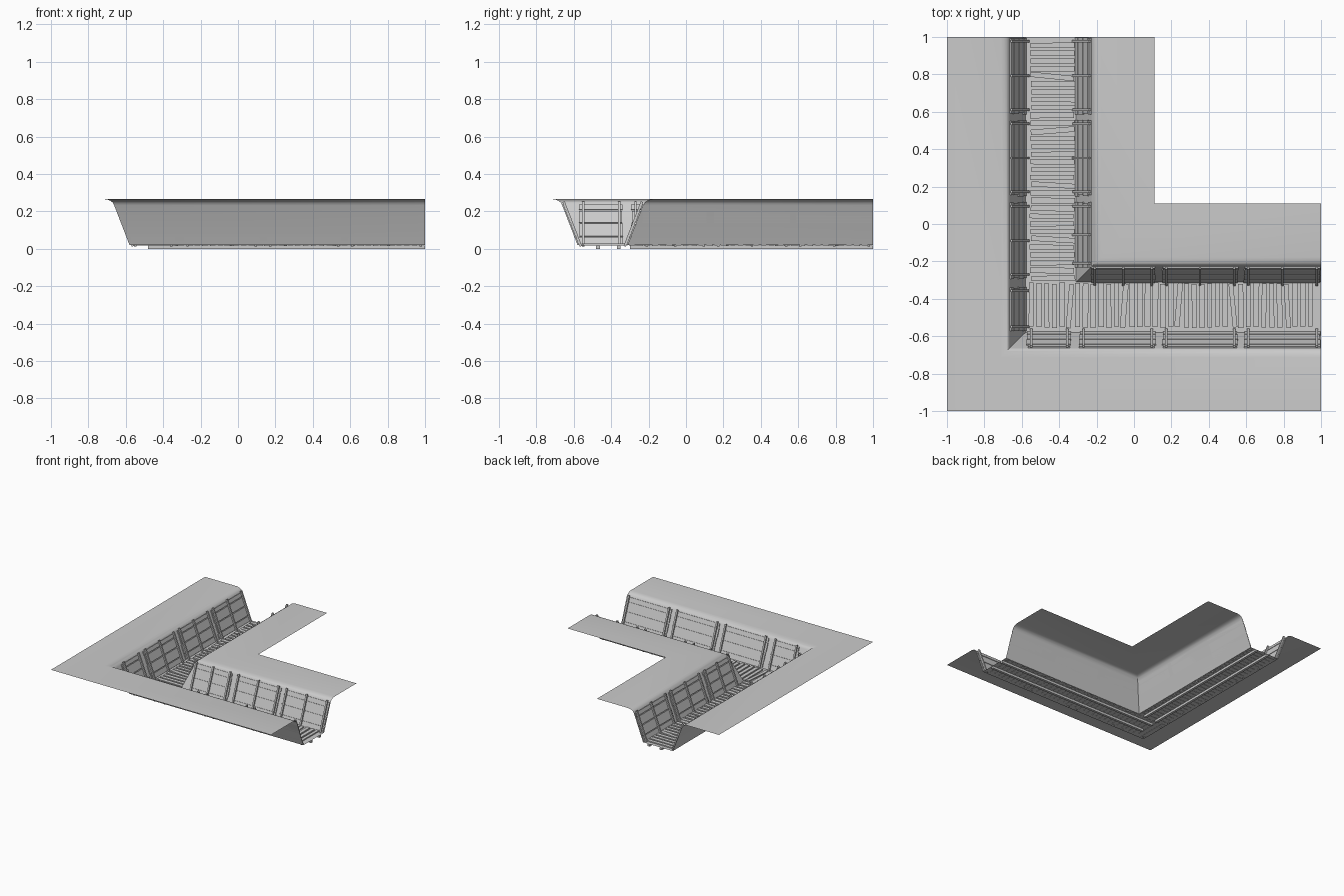
import bpy, bmesh, random
from mathutils import Vector, Matrix

if "Cube" in bpy.data.objects:
    bpy.data.objects.remove(bpy.data.objects["Cube"])

random.seed(4)
MID = -0.445          # trench centre line
GROUND = 0.265


def finish(bm, name, recalc=True):
    if recalc:
        bmesh.ops.recalc_face_normals(bm, faces=bm.faces)
    me = bpy.data.meshes.new(name)
    bm.to_mesh(me)
    bm.free()
    ob = bpy.data.objects.new(name, me)
    bpy.context.collection.objects.link(ob)
    return ob


def box(bm, centre, axes, size, swap):
    """Box along three axes; swap mirrors the x arm onto the y arm."""
    m = Matrix([a * s for a, s in zip(axes, size)]).transposed().to_4x4()
    m.translation = centre
    if swap:
        m = Matrix(((0, 1, 0, 0), (1, 0, 0, 0), (0, 0, 1, 0), (0, 0, 0, 1))) @ m
    bmesh.ops.create_cube(bm, size=1, matrix=m)


# Earth: one cross-section swept round the mitred corner
half = [(0.135, 0.02), (0.217, 0.232), (0.224, 0.246), (0.235, 0.256),
        (0.25, 0.262), (0.268, GROUND), (0.555, GROUND)]
profile = [(MID - d, z) for d, z in reversed(half)] + [(MID + d, z) for d, z in half]
bm = bmesh.new()
rows = [[bm.verts.new(p) for p in ((v, 1, z), (v, v, z), (1, v, z))] for v, z in profile]
for a, b in zip(rows, rows[1:]):
    for i in (0, 1):
        bm.faces.new((a[i], a[i + 1], b[i + 1], b[i]))
earth = finish(bm, "trench_earth", False)
bpy.context.view_layer.objects.active = earth
earth.select_set(True)
bpy.ops.object.shade_smooth_by_angle(angle=0.6)
earth.select_set(False)


# Timber revetment: horizontal boards held by upright posts
def revetment(name, side, swap, panels, mid_post):
    boards, posts = bmesh.new(), bmesh.new()
    along = Vector((1, 0, 0))
    up = Vector((0, side * 0.082, 0.212)).normalized()
    inward = Vector((0, -side * up.z, abs(up.y)))
    foot = Vector((0, MID + side * 0.135, 0.02))
    for u0, u1 in panels:
        for s0, s1 in ((0.003, 0.042), (0.048, 0.119), (0.126, 0.193), (0.2, 0.23)):
            a, b = u0 + random.uniform(0, 0.008), u1 - random.uniform(0, 0.008)
            c = foot + up * (s0 + s1) / 2 + inward * 0.004 + along * (a + b) / 2
            box(boards, c, (along, up, inward), (b - a, s1 - s0, 0.008), swap)
        spots = [u0 + 0.025, u1 - 0.022]
        if mid_post and u1 - u0 > 0.3:
            spots.append((u0 + u1) / 2)
        for u in spots:
            c = foot + up * 0.115 + inward * 0.014 + along * u
            box(posts, c, (along, up, inward), (0.013, 0.255, 0.013), swap)
    finish(boards, name + "_boards")
    finish(posts, name + "_posts")


common = [(0.148, 0.558), (0.585, 0.998)]
outer = [(-0.575, -0.335), (-0.295, 0.118)] + common
inner = [(-0.235, 0.118)] + common
for arm, swap in (("front", False), ("left", True)):
    revetment(arm + "_outer_wall", -1, swap, outer, swap)
    revetment(arm + "_inner_wall", 1, swap, inner, True)


# Duckboard floor: cross slats on two rails, some slats knocked askew
def duckboard(name, swap, start):
    slats, rails = bmesh.new(), bmesh.new()
    X, Y, Z = Vector((1, 0, 0)), Vector((0, 1, 0)), Vector((0, 0, 1))
    u, i = start, 0
    while u < 0.985:
        yaw = random.uniform(-0.012, 0.012)
        if i % 7 == 5:
            yaw = random.choice((-0.08, 0.06, 0.1))
        r = Matrix.Rotation(yaw, 3, 'Z')
        c = Vector((u, MID + 0.01 + random.uniform(-0.005, 0.005), 0.0235))
        box(slats, c, (r @ X, r @ Y, Z),
            (random.uniform(0.024, 0.031), 0.235, 0.011), swap)
        u += 0.0415
        i += 1
    for y in (-0.47, -0.36):
        a = max(start - 0.01, -0.48)
        box(rails, Vector(((a + 1) / 2, y, 0.009)), (X, Y, Z), (1 - a, 0.02, 0.018), swap)
    finish(slats, name + "_slats")
    finish(rails, name + "_rails")


duckboard("front_duckboard", False, -0.55)
duckboard("left_duckboard", True, -0.29)
